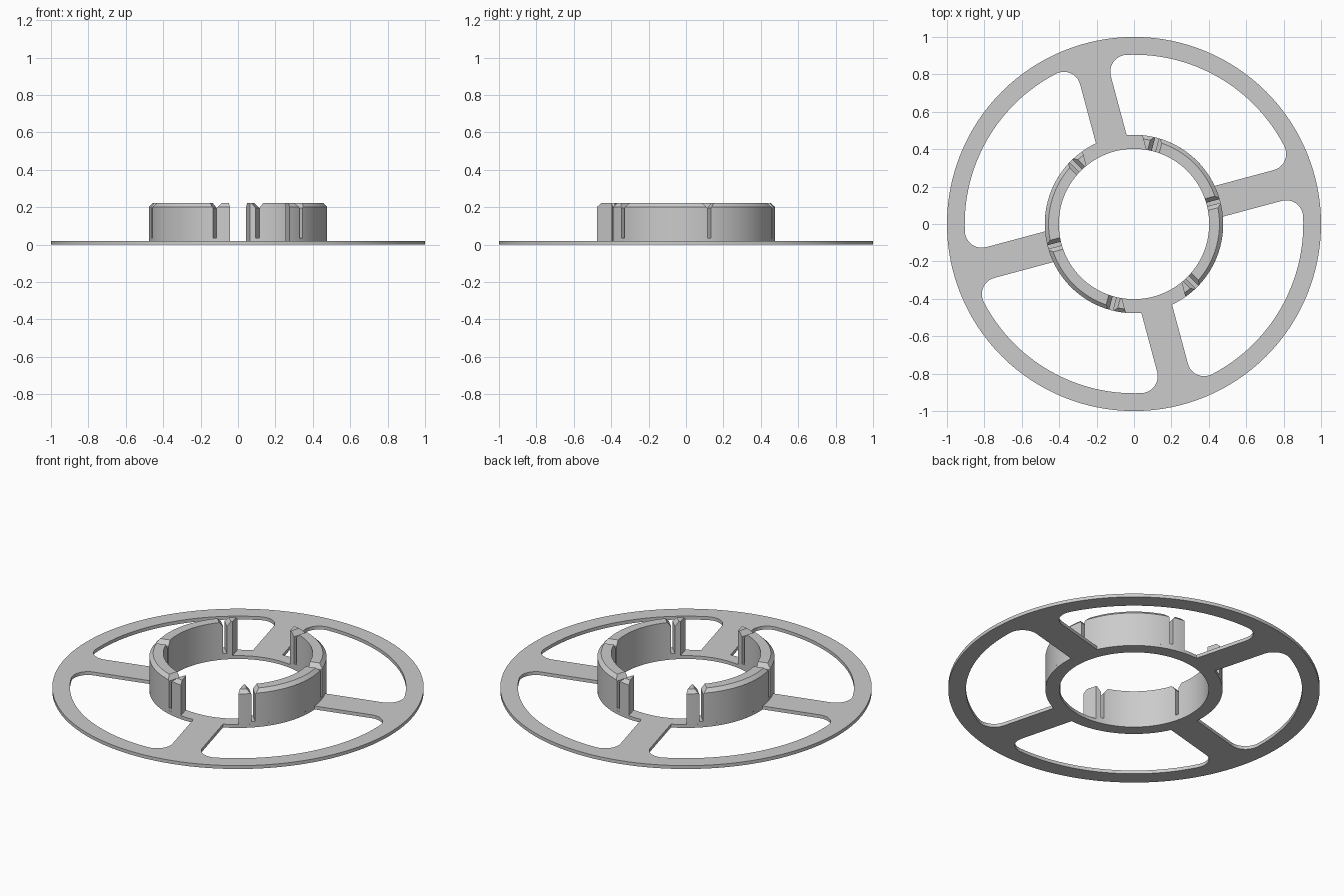
import bpy, bmesh
from math import sin, cos, pi, radians, sqrt, atan2
from mathutils import Matrix, Vector

if "Cube" in bpy.data.objects:
    bpy.data.objects.remove(bpy.data.objects["Cube"])

TILT = radians(15)                 # direction of the first spoke
PLATE, TOP, CHAMFER = 0.02, 0.222, 0.02
R_IN, R_HUB, R_WIN = 0.402, 0.477, 0.905
SPOKE, FILLET = 0.085, 0.09        # spoke half width, window corner radius
GAP = 0.165                        # half width of the collar opening

grey = bpy.data.materials.new("plain grey")
grey.use_nodes = True
colour = (0.6, 0.6, 0.6, 1)
grey.diffuse_color = colour
grey.node_tree.nodes["Principled BSDF"].inputs["Base Color"].default_value = colour


def arc(r, a0, a1, n, centre=(0, 0)):
    return [Vector((centre[0] + r * cos(a0 + (a1 - a0) * i / n),
                    centre[1] + r * sin(a0 + (a1 - a0) * i / n))) for i in range(n + 1)]


def link_mesh(name, bm):
    bmesh.ops.recalc_face_normals(bm, faces=bm.faces)
    me = bpy.data.meshes.new(name)
    bm.to_mesh(me)
    bm.free()
    ob = bpy.data.objects.new(name, me)
    bpy.context.collection.objects.link(ob)
    return ob


def select(ob):
    bpy.ops.object.select_all(action='DESELECT')
    ob.select_set(True)
    bpy.context.view_layer.objects.active = ob


def finish(ob):
    ob.data.materials.clear()
    ob.data.materials.append(grey)
    select(ob)
    bpy.ops.object.shade_smooth_by_angle(angle=radians(20))


def cut(ob, cutter):
    cutter.hide_render = True
    mod = ob.modifiers.new("cut", 'BOOLEAN')
    mod.operation, mod.solver, mod.object = 'DIFFERENCE', 'EXACT', cutter
    select(ob)
    bpy.ops.object.modifier_apply(modifier=mod.name)
    bpy.data.objects.remove(cutter)


# Flat wheel: outer disc with a bore and four rounded windows
reach = sqrt((R_WIN - FILLET) ** 2 - (SPOKE + FILLET) ** 2)
a_out = atan2(SPOKE + FILLET, reach)
a_in = atan2(SPOKE, sqrt(R_HUB ** 2 - SPOKE ** 2))
window = (arc(FILLET, -pi / 2, a_out, 12, (reach, SPOKE + FILLET))
          + arc(R_WIN, a_out, pi / 2 - a_out, 32)[1:-1]
          + arc(FILLET, pi / 2 - a_out, pi, 12, (SPOKE + FILLET, reach))
          + arc(R_HUB, pi / 2 - a_in, a_in, 24))
loops = [arc(1, 0, 2 * pi, 128)[:-1], arc(R_IN, 0, 2 * pi, 96)[:-1]]
for k in range(4):
    turn = Matrix.Rotation(TILT + k * pi / 2, 2)
    loops.append([turn @ p for p in window])

curve = bpy.data.curves.new("spoked_wheel", 'CURVE')
curve.dimensions, curve.fill_mode, curve.extrude = '2D', 'BOTH', PLATE / 2
for pts in loops:
    spline = curve.splines.new('POLY')
    spline.points.add(len(pts) - 1)
    for point, p in zip(spline.points, pts):
        point.co = (p.x, p.y, 0, 1)
    spline.use_cyclic_u = True
wheel = bpy.data.objects.new("spoked_wheel", curve)
bpy.context.collection.objects.link(wheel)
select(wheel)
bpy.ops.object.convert(target='MESH')
wheel = bpy.context.view_layer.objects.active
bm = bmesh.new()
bm.from_mesh(wheel.data)
bmesh.ops.remove_doubles(bm, verts=bm.verts, dist=1e-5)
bmesh.ops.translate(bm, verts=bm.verts, vec=(0, 0, PLATE / 2))
bmesh.ops.recalc_face_normals(bm, faces=bm.faces)
bm.to_mesh(wheel.data)
bm.free()
finish(wheel)

# Collar: turned profile with a chamfered outer rim
profile = [(R_IN, PLATE), (R_HUB, PLATE), (R_HUB, TOP - CHAMFER),
           (R_HUB - CHAMFER, TOP), (R_IN, TOP)]
bm = bmesh.new()
N = 96
rings = [[bm.verts.new((r * cos(2 * pi * i / N), r * sin(2 * pi * i / N), z))
          for r, z in profile] for i in range(N)]
for i in range(N):
    a, b = rings[i], rings[(i + 1) % N]
    for j in range(len(profile)):
        k = (j + 1) % len(profile)
        bm.faces.new((a[j], b[j], b[k], a[k]))
collar = link_mesh("clip_collar", bm)

# Two opposite openings in the collar, parallel to one pair of spokes
bm = bmesh.new()
bmesh.ops.create_cube(bm, size=1, matrix=Matrix.Rotation(TILT, 4, 'Z')
                      @ Matrix.Diagonal((2 * GAP, 2, 1, 1)))
cut(collar, link_mesh("opening_cutter", bm))

# Six narrow slots with flared mouths
half = [(0.01, 0.035), (0.01, 0.195), (0.032, TOP), (0.032, 0.3)]
section = half + [(-y, z) for y, z in reversed(half)]
bm = bmesh.new()
for k in range(6):
    turn = Matrix.Rotation(TILT + k * pi / 3, 4, 'Z')
    ends = [[bm.verts.new(turn @ Vector((x, y, z))) for y, z in section]
            for x in (0.36, 0.52)]
    bm.faces.new(ends[0])
    bm.faces.new(ends[1][::-1])
    for j in range(len(section)):
        n = (j + 1) % len(section)
        bm.faces.new((ends[0][j], ends[1][j], ends[1][n], ends[0][n]))
cut(collar, link_mesh("slot_cutter", bm))
finish(collar)
